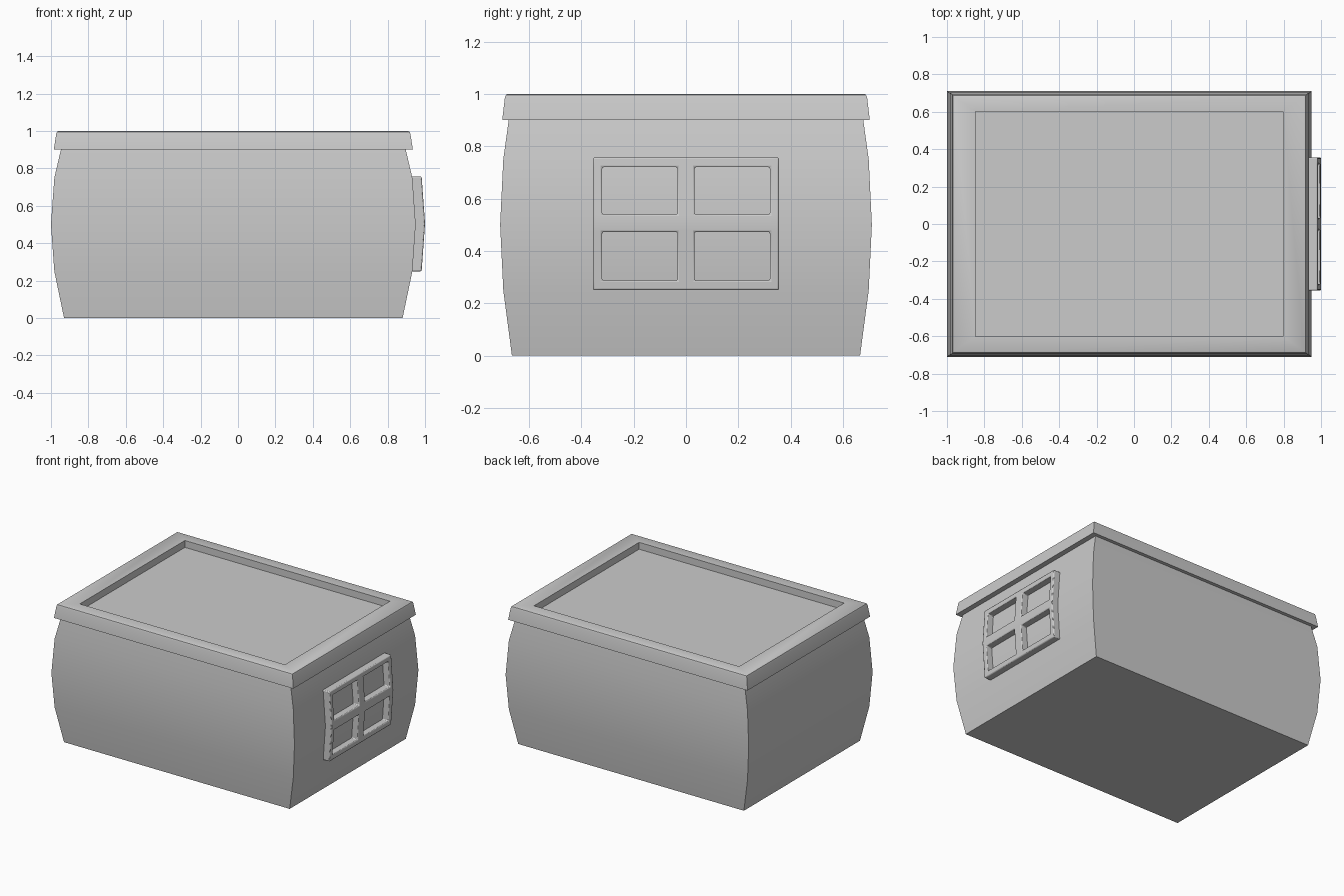
import bpy, bmesh

if "Cube" in bpy.data.objects:
    bpy.data.objects.remove(bpy.data.objects["Cube"])

CX = -0.025  # body centre, shifted so the window completes the 2 unit length


def finish(name, bm, angle=0.52):
    bmesh.ops.recalc_face_normals(bm, faces=bm.faces)
    mesh = bpy.data.meshes.new(name)
    bm.to_mesh(mesh)
    bm.free()
    ob = bpy.data.objects.new(name, mesh)
    bpy.context.collection.objects.link(ob)
    bpy.ops.object.select_all(action='DESELECT')
    ob.select_set(True)
    bpy.context.view_layer.objects.active = ob
    bpy.ops.object.shade_smooth_by_angle(angle=angle)
    return ob


def loft(name, rings, cap_ends=(True, True)):
    """Stack of rectangles (half x, half y, z) joined into a shell."""
    bm = bmesh.new()
    loops = [[bm.verts.new((CX + sx * hx, sy * hy, z))
              for sx, sy in ((-1, -1), (1, -1), (1, 1), (-1, 1))]
             for hx, hy, z in rings]
    for a, b in zip(loops, loops[1:]):
        for i in range(4):
            j = (i + 1) % 4
            bm.faces.new((a[i], a[j], b[j], b[i]))
    if cap_ends[0]:
        bm.faces.new(loops[0])
    if cap_ends[1]:
        bm.faces.new(loops[-1])
    return finish(name, bm)


# Bulging box body
loft("body", [(0.905, 0.665, 0), (0.957, 0.698, 0.25), (0.975, 0.71, 0.5),
              (0.957, 0.698, 0.75), (0.915, 0.673, 0.93)])

# Overhanging roof rim with a recessed panel
loft("roof_rim", [(0.905, 0.668, 0.9), (0.96, 0.702, 0.9), (0.947, 0.692, 0.985),
                  (0.943, 0.688, 0.996), (0.935, 0.681, 1.0),
                  (0.8225, 0.602, 1.0), (0.8225, 0.602, 0.95)], (False, True))

# Four-pane window frame following the bulge of the right wall
ys = [-0.355, -0.32, -0.033, 0.033, 0.32, 0.355]
zs = [0.25, 0.288, 0.473, 0.505, 0.54, 0.72, 0.757]


def wall_x(z):
    return 0.95 - 0.018 * abs(z - 0.505) / 0.25


bm = bmesh.new()
grid = [[bm.verts.new((wall_x(z) - 0.01, y, z)) for y in ys] for z in zs]
for r in range(len(zs) - 1):
    for c in range(len(ys) - 1):
        if r in (1, 4) and c in (1, 3):
            continue  # pane opening
        bm.faces.new((grid[r][c], grid[r][c + 1], grid[r + 1][c + 1], grid[r + 1][c]))
front = bmesh.ops.extrude_face_region(bm, geom=bm.faces[:], use_keep_orig=True)["geom"]
bmesh.ops.translate(bm, vec=(0.06, 0, 0),
                    verts=[g for g in front if isinstance(g, bmesh.types.BMVert)])
frame = finish("window_frame", bm)
bevel = frame.modifiers.new("soft_edges", 'BEVEL')
bevel.width = 0.006
bevel.segments = 2
bevel.limit_method = 'ANGLE'
